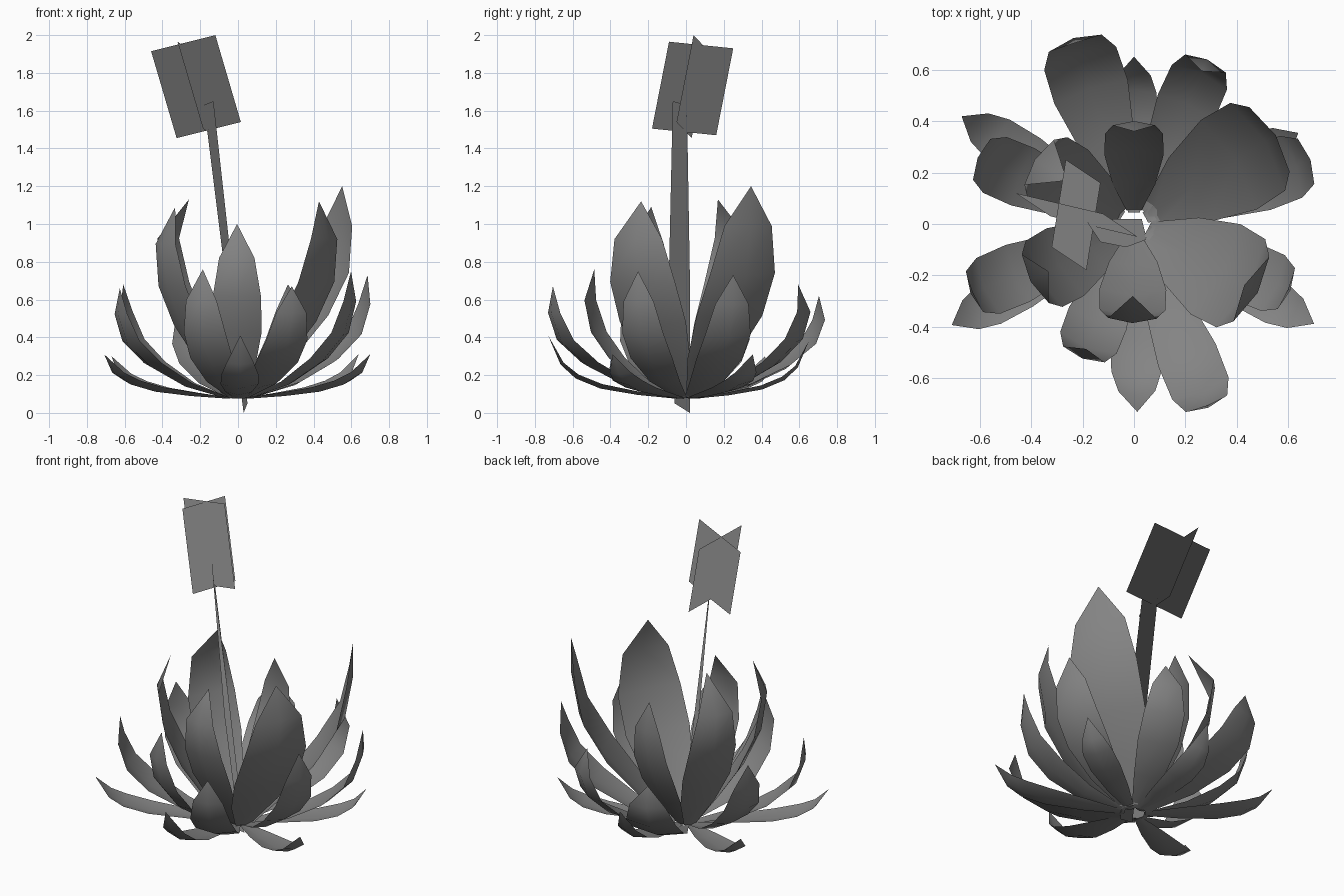
import bpy
from math import radians, cos, sin, hypot

if "Cube" in bpy.data.objects:
    bpy.data.objects.remove(bpy.data.objects["Cube"])

grey = bpy.data.materials.new("dark_grey")
grey.diffuse_color = (.23, .23, .23, 1)
grey.use_nodes = True
grey.node_tree.nodes["Principled BSDF"].inputs["Base Color"].default_value = grey.diffuse_color


def make_object(name, verts, faces):
    mesh = bpy.data.meshes.new(name)
    mesh.from_pydata(verts, [], faces)
    mesh.update()
    mesh.materials.append(grey)
    obj = bpy.data.objects.new(name, mesh)
    bpy.context.collection.objects.link(obj)
    return obj


def make_card(name, verts, faces):
    """Flat foliage card, shaded evenly by upward normals."""
    mesh = make_object(name, verts, faces).data
    mesh.shade_smooth()
    mesh.normals_split_custom_set_from_vertices([(.04, -.04, 1)] * len(verts))


WIDTHS = (.25, .72, 1.0, .98, .72)


def leaf(name, angle, reach, tip_r, tip_z, half_w, rf, zf, cup=.2, base=.075):
    """Cupped blade, three points across, ending in a pointed tip."""
    path = [(reach * r, base + (tip_z - base) * z) for r, z in zip(rf, zf)]
    path.append((tip_r, tip_z))
    ca, sa = cos(radians(angle)), sin(radians(angle))
    verts = []
    for i, wf in enumerate(WIDTHS):
        a, b = path[max(i - 1, 0)], path[i + 1]
        tr, tz = b[0] - a[0], b[1] - a[1]
        n = hypot(tr, tz)
        w = half_w * wf
        for s in (-1, 0, 1):
            lift = cup * w * abs(s)
            r = path[i][0] - tz / n * lift
            z = path[i][1] + tr / n * lift
            verts.append((r * ca - s * w * sa, r * sa + s * w * ca, z))
    verts.append((tip_r * ca, tip_r * sa, tip_z))
    faces = []
    for i in range(len(WIDTHS) - 1):
        for j in range(2):
            k = 3 * i + j
            faces.append((k, k + 3, k + 4, k + 1))
    k = 3 * (len(WIDTHS) - 1)
    faces += [(k, k + 3, k + 1), (k + 1, k + 3, k + 2)]
    make_object(name, verts, faces).data.shade_smooth()


# Rings: angle, furthest reach, tip radius, tip height, half width
inner = [(32, .65, .65, 1.20, .205), (90, .40, .36, .95, .115),
         (147, .46, .31, 1.13, .145), (209, .46, .38, 1.09, .15),
         (269, .385, .28, 1.00, .13), (-29, .55, .49, 1.12, .20)]
middle = [(20, .73, .73, .73, .13), (66, .70, .65, .68, .12),
          (108, .76, .74, .62, .15), (157, .66, .66, .68, .12),
          (203, .69, .68, .66, .12), (249, .56, .52, .76, .12),
          (-68, .77, .76, .67, .12), (-23, .66, .65, .75, .12)]
outer = [(29, .73, .73, .31, .09), (90, .65, .65, .38, .09),
         (148, .79, .79, .30, .09), (209, .81, .81, .31, .09),
         (271, .73, .73, .41, .10), (-29, .80, .80, .31, .09)]

for i, spec in enumerate(inner):
    leaf(f"inner_leaf_{i + 1}", *spec, (.14, .42, .72, .93, 1), (0, .17, .37, .58, .81))
for i, spec in enumerate(middle):
    leaf(f"middle_leaf_{i + 1}", *spec, (.09, .44, .73, .92, 1), (0, .11, .29, .5, .76))
for i, spec in enumerate(outer):
    leaf(f"outer_leaf_{i + 1}", *spec, (.07, .35, .62, .8, .91), (0, .06, .16, .32, .54),
         cup=.25)

# Flat flower stalk
make_card("flower_stalk",
          [(.03, .02, 0), (.05, -.06, .05), (-.07, .02, .75), (-.03, -.09, .75),
           (-.18, .005, 1.63), (-.13, -.07, 1.65)],
          [(0, 1, 3, 2), (2, 3, 5, 4)])

# Flower head: two crossed cards sharing one leaning axis
lean = (.135, -.09, -.46)
for name, p, q in (("flower_card_a", (-.46, .12, 1.915), (-.12, .04, 2.0)),
                   ("flower_card_b", (-.265, .25, 1.93), (-.32, -.09, 1.965))):
    low = [tuple(c + d for c, d in zip(v, lean)) for v in (q, p)]
    make_card(name, [p, q] + low, [(0, 1, 2, 3)])
